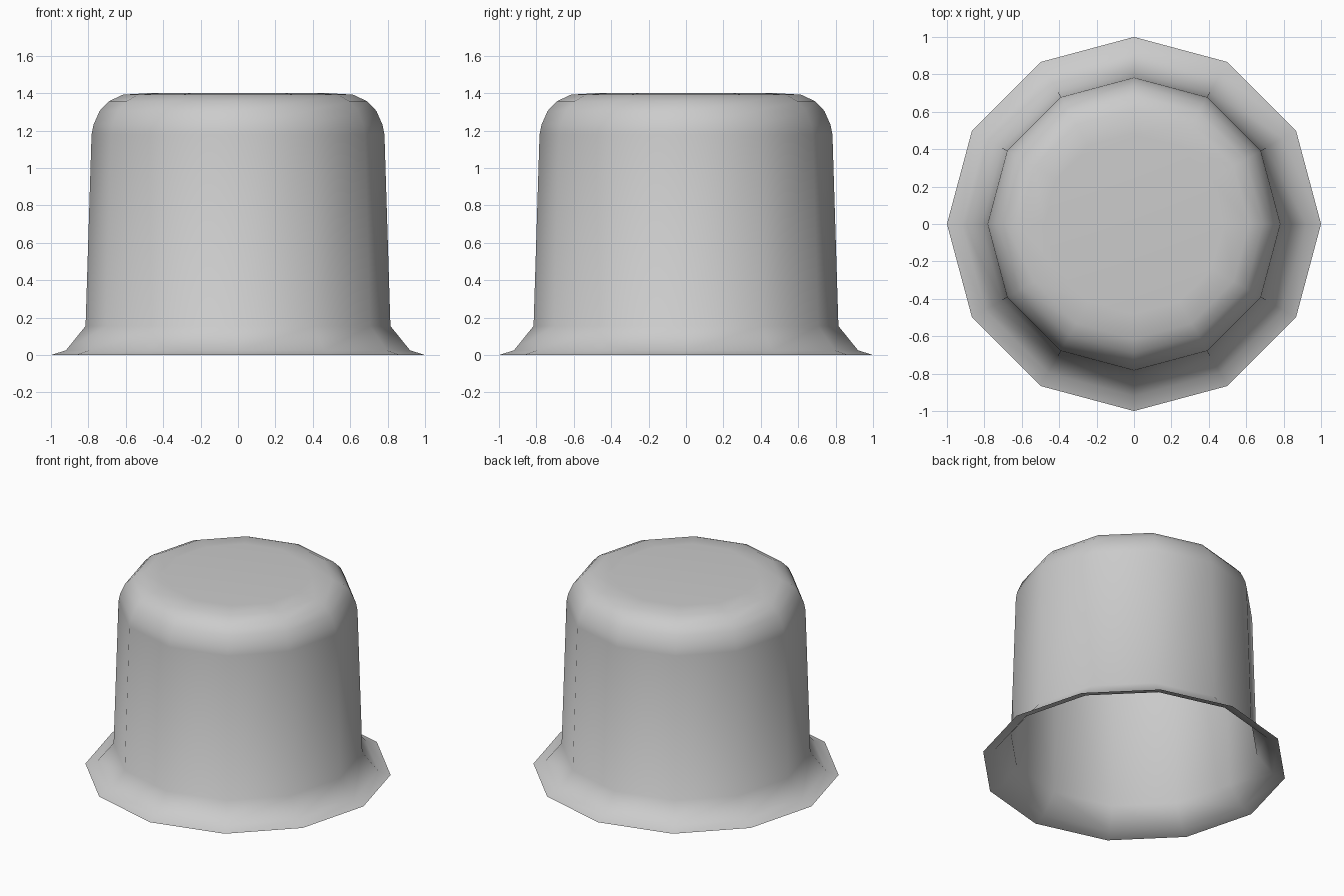
import bpy, bmesh, math

if "Cube" in bpy.data.objects:
    bpy.data.objects.remove(bpy.data.objects["Cube"])

SIDES = 12
# Half profile from brim edge to crown, as (radius, height)
PROFILE = [(1.0, 0.0), (0.92, 0.025), (0.815, 0.155), (0.783, 1.18),
           (0.773, 1.23), (0.74, 1.305), (0.69, 1.357), (0.615, 1.392), (0.48, 1.4)]

# Open, thin-walled cap with a flared brim
bm = bmesh.new()
rings = []
for r, z in PROFILE:
    rings.append([bm.verts.new((r * math.cos(2 * math.pi * i / SIDES),
                                r * math.sin(2 * math.pi * i / SIDES), z))
                  for i in range(SIDES)])
for low, high in zip(rings, rings[1:]):
    for i in range(SIDES):
        j = (i + 1) % SIDES
        bm.faces.new((low[i], low[j], high[j], high[i]))

# Flat crown
bm.faces.new(rings[-1])

for f in bm.faces:
    f.smooth = True
mesh = bpy.data.meshes.new("flared_cap")
bm.to_mesh(mesh)
bm.free()
cap = bpy.data.objects.new("flared_cap", mesh)
bpy.context.collection.objects.link(cap)
